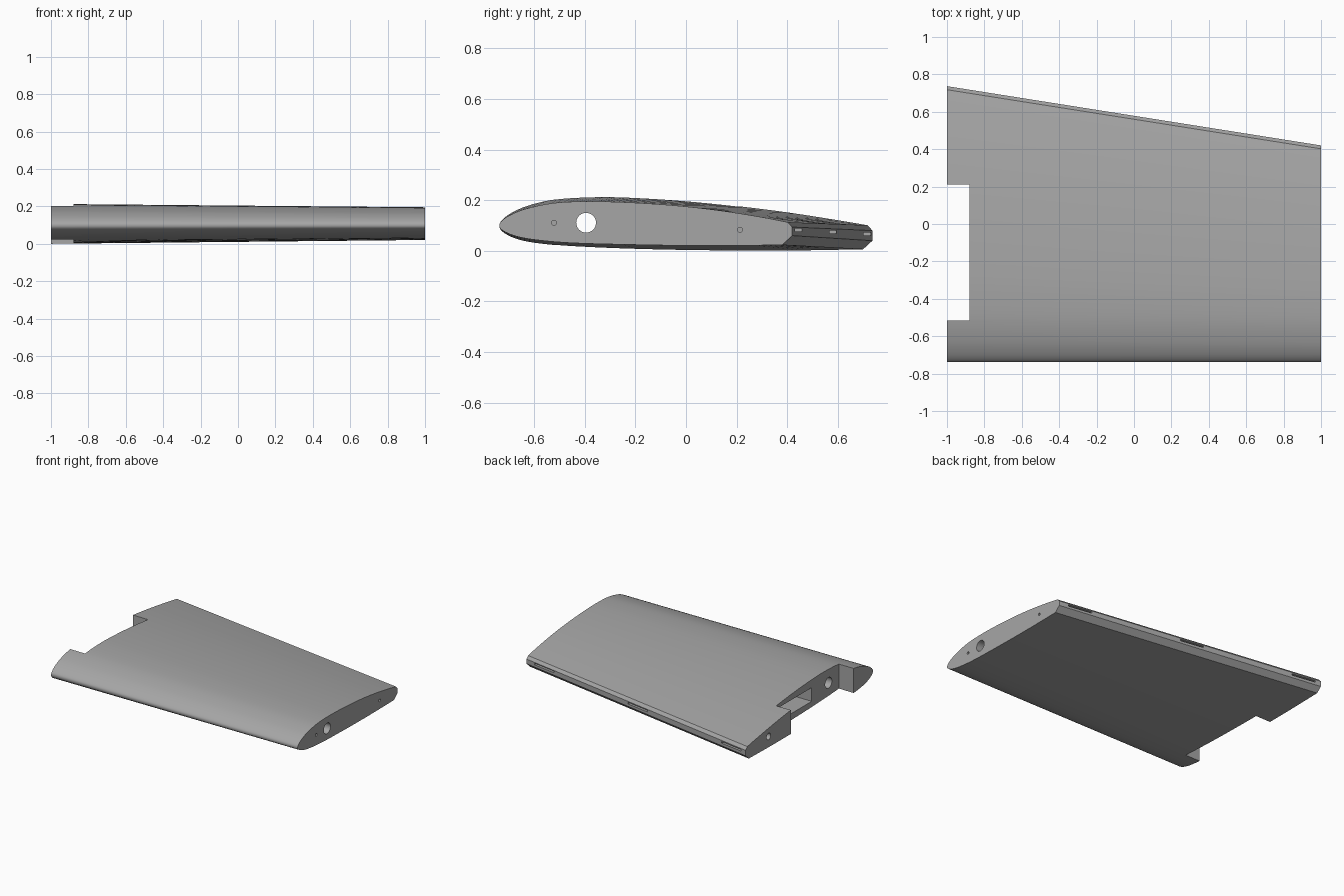
import bpy, bmesh, math
from mathutils import Vector

if "Cube" in bpy.data.objects:
    bpy.data.objects.remove(bpy.data.objects["Cube"])

# Section outlines (y, z): upper trailing edge -> nose -> lower trailing edge
ROOT = [(.718, .101), (.6, .121), (.4, .152), (.2, .177), (0, .197), (-.2, .21), (-.35, .213),
        (-.51, .204), (-.62, .180), (-.69, .150), (-.727, .122), (-.738, .100), (-.727, .077),
        (-.68, .051), (-.6, .032), (-.45, .018), (-.2, .007), (.1, .001), (.4, .001), (.70, .006)]
TIP = [(.402, .113), (.3, .133), (.15, .157), (0, .175), (-.15, .187), (-.3, .194), (-.42, .195),
       (-.53, .188), (-.63, .167), (-.69, .144), (-.727, .120), (-.738, .100), (-.727, .082),
       (-.68, .060), (-.6, .044), (-.45, .031), (-.2, .024), (0, .021), (.2, .021), (.38, .023)]
# Blunt trailing edge corners
ROOT_EDGE = [(.737, .040), (.737, .080)]
TIP_EDGE = [(.420, .060), (.420, .094)]


def smooth_curve(pts, n=5):
    """Catmull-Rom resampling of an open outline."""
    p = [Vector(q) for q in pts]
    p = [2 * p[0] - p[1]] + p + [2 * p[-1] - p[-2]]
    out = []
    for i in range(1, len(p) - 2):
        a, b, c, d = p[i - 1:i + 3]
        for k in range(n):
            t = k / n
            out.append(0.5 * (2 * b + (c - a) * t + (2 * a - 5 * b + 4 * c - d) * t * t
                              + (3 * b - a - 3 * c + d) * t ** 3))
    return out + [p[-2]]


grey = bpy.data.materials.new("mid grey")
grey.diffuse_color = (0.38, 0.38, 0.38, 1)
grey.use_nodes = True
grey.node_tree.nodes["Principled BSDF"].inputs["Base Color"].default_value = grey.diffuse_color


def make_object(name, bm):
    bmesh.ops.recalc_face_normals(bm, faces=bm.faces)
    me = bpy.data.meshes.new(name)
    bm.to_mesh(me)
    bm.free()
    me.materials.append(grey)
    ob = bpy.data.objects.new(name, me)
    bpy.context.collection.objects.link(ob)
    return ob


# Wing panel lofted from root to tip
bm = bmesh.new()
rings = [[bm.verts.new((x, *q)) for q in smooth_curve(pts) + [Vector(e) for e in edge]]
         for x, pts, edge in ((-1, ROOT, ROOT_EDGE), (1, TIP, TIP_EDGE))]
count = len(rings[0])
for i in range(count):
    j = (i + 1) % count
    bm.faces.new((rings[0][i], rings[0][j], rings[1][j], rings[1][i]))
for ring in rings:
    bm.faces.new(ring)
wing = make_object("wing_panel", bm)


def cut(name, bm):
    """Subtract a cutter from the wing."""
    cutter = make_object(name, bm)
    cutter.hide_render = True
    cutter.hide_set(True)
    mod = wing.modifiers.new(name, 'BOOLEAN')
    mod.operation = 'DIFFERENCE'
    mod.solver = 'EXACT'
    mod.object = cutter
    bpy.context.view_layer.objects.active = wing
    bpy.ops.object.modifier_apply(modifier=name)
    bpy.data.objects.remove(cutter)


def cut_box(name, lo, hi, turn=0.0):
    bm = bmesh.new()
    bmesh.ops.create_cube(bm, size=1)
    lo, hi = Vector(lo), Vector(hi)
    bmesh.ops.scale(bm, vec=hi - lo, verts=bm.verts)
    if turn:
        from mathutils import Matrix
        bmesh.ops.rotate(bm, matrix=Matrix.Rotation(turn, 3, 'Z'), verts=bm.verts)
    bmesh.ops.translate(bm, vec=(lo + hi) / 2, verts=bm.verts)
    cut(name, bm)


def cut_hole(name, x0, x1, y, z, r, sides=32):
    bm = bmesh.new()
    loops = [[bm.verts.new((x, y + r * math.cos(2 * math.pi * k / sides),
                            z + r * math.sin(2 * math.pi * k / sides))) for k in range(sides)]
             for x in (x0, x1)]
    for k in range(sides):
        m = (k + 1) % sides
        bm.faces.new((loops[0][k], loops[0][m], loops[1][m], loops[1][k]))
    for loop in loops:
        bm.faces.new(loop)
    cut(name, bm)


# Root notch and the pocket in its wall
cut_box("root_notch", (-1.2, -.515, -.2), (-.88, .212, .5))
cut_box("servo_pocket", (-.95, -.2, .05), (-.62, .18, .15))

# Spar tube bore, tip pin holes and rear root hole
cut_hole("spar_bore", -1.2, 1.2, -.395, .111, .039)
cut_hole("front_pin_hole", .88, 1.2, -.522, .111, .010, 16)
cut_hole("rear_pin_hole", .88, 1.2, .213, .083, .010, 16)
cut_hole("rear_root_hole", -1.2, -.85, .47, .08, .024, 24)

# Hinge slots along the slanted trailing edge
sweep = math.atan2(-.317, 2)
for n, x in enumerate((-.87, -.015, .84)):
    y = .737 - .1585 * (x + 1)
    z = .060 + .0085 * (x + 1)
    z = z + .006
    cut_box("hinge_slot_%d" % n, (x - .09, y - .1, z - .006), (x + .09, y + .1, z + .006), sweep)

# Smooth skin with sharp section edges
bpy.ops.object.select_all(action='DESELECT')
wing.select_set(True)
bpy.context.view_layer.objects.active = wing
bpy.ops.object.shade_smooth_by_angle(angle=math.radians(25))
